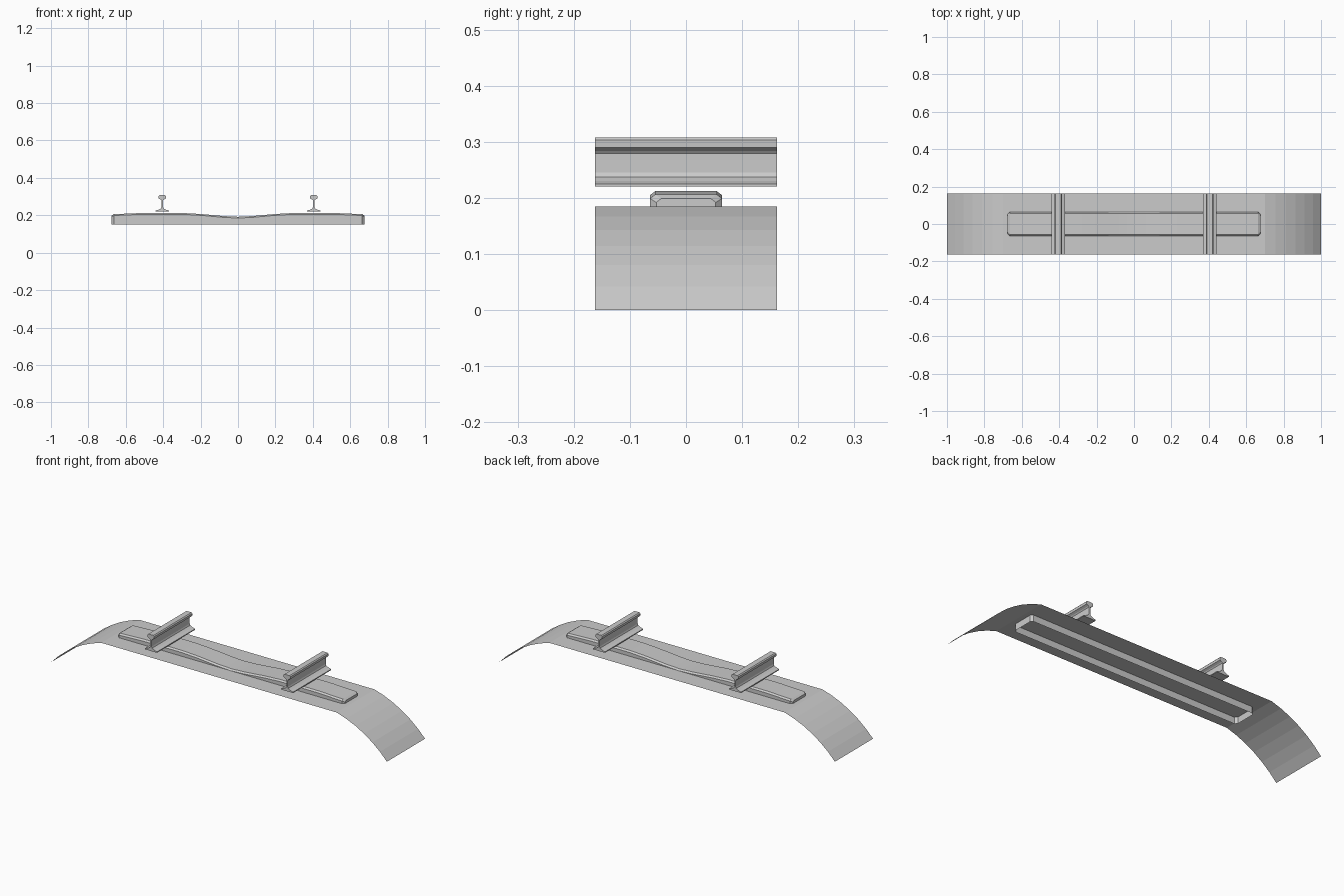
import bpy, bmesh, math

cube = bpy.data.objects.get("Cube")
if cube:
    bpy.data.objects.remove(cube, do_unlink=True)

grey = bpy.data.materials.new("plain grey")
grey.use_nodes = True
colour = (0.6, 0.6, 0.6, 1)
grey.diffuse_color = colour
grey.node_tree.nodes["Principled BSDF"].inputs["Base Color"].default_value = colour

HALF_LENGTH = 0.162


def loft(name, rows, closed=False, caps=False, smooth=0):
    """Skin a list of matching rows of points."""
    bm = bmesh.new()
    rings = [[bm.verts.new(p) for p in row] for row in rows]
    count = len(rings[0])
    for a, b in zip(rings, rings[1:]):
        for i in range(count if closed else count - 1):
            j = (i + 1) % count
            bm.faces.new((a[i], a[j], b[j], b[i]))
    if caps:
        bm.faces.new(rings[0][::-1])
        bm.faces.new(rings[-1])
    bmesh.ops.recalc_face_normals(bm, faces=bm.faces)
    # Open sheets must face upwards
    if sum(f.normal.z * f.calc_area() for f in bm.faces) < -0.001:
        bmesh.ops.reverse_faces(bm, faces=bm.faces)
    mesh = bpy.data.meshes.new(name)
    bm.to_mesh(mesh)
    bm.free()
    mesh.materials.append(grey)
    obj = bpy.data.objects.new(name, mesh)
    bpy.context.collection.objects.link(obj)
    if smooth:
        bpy.ops.object.select_all(action="DESELECT")
        obj.select_set(True)
        bpy.context.view_layer.objects.active = obj
        bpy.ops.object.shade_smooth_by_angle(angle=math.radians(smooth))
    return obj


def mirrored(half):
    """Right-hand outline followed by its reflection."""
    return half + [(-u, z) for u, z in reversed(half)]


# Ballast bed: thin sheet, flat in the middle with shoulders curving down
start, end, steps = math.radians(15), math.radians(48.3), 6
chord = math.sin(end) - math.sin(start)
shoulder = []
for i in range(steps + 1):
    a = start + (end - start) * i / steps
    shoulder.append((0.7 + 0.3 * (math.sin(a) - math.sin(start)) / chord,
                     0.185 * (math.cos(a) - math.cos(end)) / (math.cos(start) - math.cos(end))))
bed = mirrored(shoulder[::-1])
loft("ballast_bed", [[(x, y, z) for x, z in bed] for y in (-HALF_LENGTH, HALF_LENGTH)])

# Sleeper: open-bottomed trough with chamfered top edges and a dipped middle
# Each station holds x, half width and top height
stations = [(0.675, 0.053, 0.199), (0.664, 0.064, 0.206), (0.52, 0.064, 0.212),
            (0.29, 0.064, 0.212), (0.2, 0.064, 0.207), (0.08, 0.064, 0.196), (0, 0.064, 0.192)]
stations += [(-x, w, z) for x, w, z in stations[-2::-1]]
rows = []
for x, w, top in stations:
    section = mirrored([(w, 0.15), (w, top - 0.007), (w - 0.009, top)])
    rows.append([(x, y, z) for y, z in section])
loft("sleeper", rows, caps=True, smooth=15)

# Rails: extruded foot, web and head
rail_half = [(0.036, 0.22), (0.036, 0.225), (0.02, 0.23), (0.007, 0.237), (0.004, 0.245),
             (0.004, 0.279), (0.008, 0.284), (0.019, 0.29), (0.02, 0.303), (0.015, 0.308)]
for side, centre in (("left", 0.405), ("right", -0.405)):
    loft(side + "_rail",
         [[(centre + u, y, z) for u, z in mirrored(rail_half)] for y in (-HALF_LENGTH, HALF_LENGTH)],
         closed=True, caps=True)
